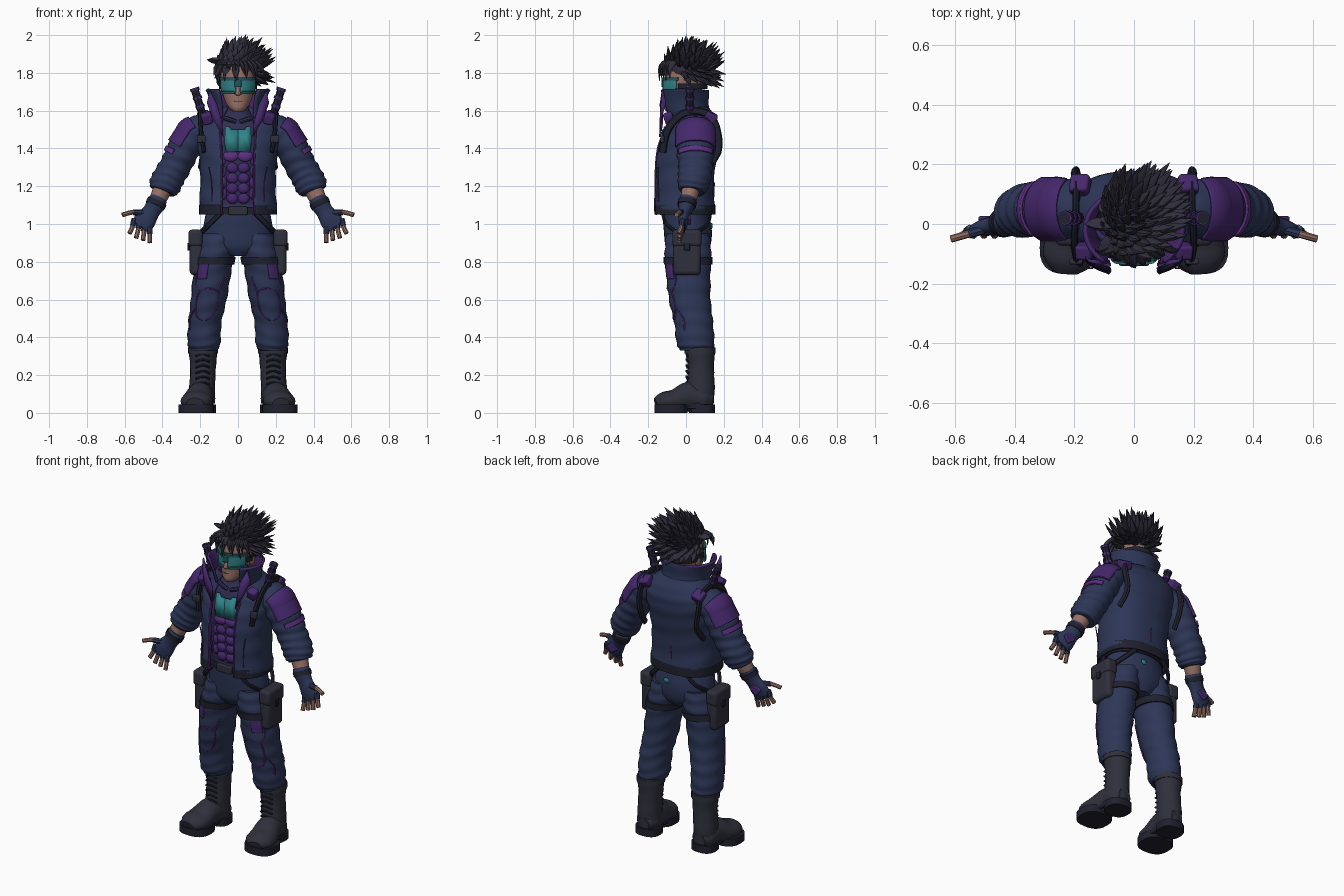
import bpy, bmesh, random
from math import sin, cos, pi, radians, sqrt
from mathutils import Vector, Matrix, Euler

random.seed(7)
cube = bpy.data.objects.get("Cube")
if cube:
    bpy.data.objects.remove(cube)
made = []


def material(name, *rgb):
    m = bpy.data.materials.new(name)
    m.use_nodes = True
    m.diffuse_color = (*rgb, 1)
    m.node_tree.nodes["Principled BSDF"].inputs["Base Color"].default_value = (*rgb, 1)
    return m


navy = material("navy cloth", .026, .037, .095)
indigo = material("indigo undersuit", .030, .028, .085)
purple = material("purple armour", .060, .021, .150)
violet = material("violet trim", .115, .030, .230)
teal = material("teal panel", .030, .225, .245)
frame = material("dark teal frame", .016, .09, .11)
skin = material("skin", .30, .16, .125)
hair = material("dark hair", .031, .028, .046)
leather = material("charcoal leather", .029, .029, .046)
strap = material("black strap", .014, .015, .027)


def finish(name, bm, mat, mirror=False, thick=0, lining=None, bevel=0):
    me = bpy.data.meshes.new(name)
    bm.to_mesh(me)
    bm.free()
    ob = bpy.data.objects.new(name, me)
    bpy.context.collection.objects.link(ob)
    me.materials.append(mat)
    if mirror:
        ob.modifiers.new("mirror", "MIRROR").use_mirror_merge = False
    if thick:
        s = ob.modifiers.new("thickness", "SOLIDIFY")
        s.thickness, s.offset = thick, -1
        if lining:
            me.materials.append(lining)
            s.material_offset = s.material_offset_rim = 1
    if bevel:
        b = ob.modifiers.new("bevel", "BEVEL")
        b.width, b.segments = bevel, 3
    made.append(ob)
    return ob


def smooth_path(rings, k):
    out = []
    for i in range(len(rings) - 1):
        p = [rings[max(0, min(len(rings) - 1, i + d))] for d in (-1, 0, 1, 2)]
        for s in range(k):
            t = s / k
            out.append([b + .5 * t * (c - a + t * (2*a - 5*b + 4*c - d + t * (3*(b - c) + d - a)))
                        for a, b, c, d in zip(*p)])
    return out + [list(rings[-1])]


def skin_rings(bm, rings, n=20, arc=None, flat=False, ref=(0, 1, 0), power=2, k=4, fold=0, waves=0):
    """Sweep elliptical rings (x, y, z, half width, half depth); angle zero faces front."""
    rings = smooth_path(rings, k)
    a0, a1 = [radians(v) for v in (arc or (0, 360))]
    count = n + 1 if arc else n
    rows = []
    for i, (x, y, z, a, b) in enumerate(rings):
        t = Vector((0, 0, 1))
        if not flat:
            t = Vector(rings[min(i + 1, len(rings) - 1)][:3]) - Vector(rings[max(i - 1, 0)][:3])
            t.normalize()
        v = Vector(ref)
        v = (v - t * v.dot(t)).normalized()
        u = v.cross(t)
        row = []
        for j in range(count):
            q = a0 + (a1 - a0) * j / n
            s, c = [abs(w) ** (2 / power) * (1 if w > 0 else -1) for w in (sin(q), cos(q))]
            f = 1 + fold * sin(2 * pi * waves * i / len(rings) + 1.6 * sin(q) + cos(2 * q))
            row.append(bm.verts.new(Vector((x, y, z)) + u * s * a * f - v * c * b * f))
        rows.append(row)
    for lo, hi in zip(rows, rows[1:]):
        for j in range(n):
            m = (j + 1) % count
            bm.faces.new((lo[j], lo[m], hi[m], hi[j]))
    if not arc:
        bm.faces.new(rows[0][::-1])
        bm.faces.new(rows[-1])


def loft(name, rings, mat, mirror=False, thick=0, lining=None, **kw):
    bm = bmesh.new()
    skin_rings(bm, rings, **kw)
    return finish(name, bm, mat, mirror, thick, lining)


def tubes(name, paths, r, mat, mirror=True, ref=(0, 1, 0), depth=None, k=3):
    bm = bmesh.new()
    for path in paths:
        skin_rings(bm, [(*p, r, depth or r) for p in path], n=8, ref=ref, k=k)
    return finish(name, bm, mat, mirror)


def blobs(name, centres, size, mat, mirror=True):
    bm = bmesh.new()
    for c in centres:
        bmesh.ops.create_uvsphere(bm, u_segments=16, v_segments=10, radius=1,
                                  matrix=Matrix.Translation(c) @ Matrix.Diagonal((*size, 1)))
    return finish(name, bm, mat, mirror)


def box(name, centre, size, mat, bevel=.012, tilt=(0, 0, 0)):
    bm = bmesh.new()
    turn = Euler([radians(v) for v in tilt]).to_matrix().to_4x4()
    bmesh.ops.create_cube(bm, size=1, matrix=Matrix.Translation(centre) @ turn @ Matrix.Diagonal((*size, 1)))
    return finish(name, bm, mat, True, bevel=bevel)


def plate(name, points, mat, mirror=True, thick=.009):
    bm = bmesh.new()
    bm.faces.new([bm.verts.new(p) for p in points])
    return finish(name, bm, mat, mirror, thick)


def ring_at(rings, z, grow=0):
    for p, q in zip(rings, rings[1:]):
        if min(p[2], q[2]) <= z <= max(p[2], q[2]):
            t = (z - p[2]) / (q[2] - p[2])
            r = [a + (b - a) * t for a, b in zip(p, q)]
            return (*r[:3], r[3] + grow, r[4] + grow)


def band(rings, z0, z1, grow, steps=4):
    return [ring_at(rings, z0 + (z1 - z0) * i / steps, grow) for i in range(steps + 1)]


# Trousers
leg = [(.18, .055, .33, .07, .085), (.18, .05, .37, .087, .1), (.175, .04, .48, .088, .103),
       (.155, .02, .6, .095, .11), (.135, .012, .75, .1, .118), (.115, .01, .86, .1, .123), (.1, .01, .95, .09, .115)]
loft("trouser_legs", leg, navy, True, flat=True, n=28, k=8, fold=.025, waves=9)
loft("trouser_hips", [(0, .01, .83, .06, .09), (0, .01, .88, .17, .118), (0, .01, .96, .185, .127),
                      (0, 0, 1.05, .172, .123), (0, 0, 1.1, .165, .115)], navy, flat=True, n=32)
loft("belt", [(0, 0, z, .18, .13) for z in (1.05, 1.07, 1.09)], strap, flat=True, n=32)
box("belt_buckle", (.02, -.13, 1.07), (.06, .02, .045), leather, .005)
loft("thigh_straps", band(leg, .785, .825, .009), strap, True, flat=True, n=28)
loft("thigh_patches", band(leg, .71, .79, .006), purple, True, thick=.008, flat=True, arc=(15, 48), n=6)


def on_leg(angle, z):
    x, y, z, a, b = ring_at(leg, z, .003)
    return x + a * sin(radians(angle)), y - b * cos(radians(angle)), z


knee = [[(-30, .64), (0, .66), (35, .64), (40, .56), (25, .5), (-15, .5), (-32, .56), (-30, .64)],
        [(35, .64), (55, .7), (50, .8)], [(40, .56), (62, .5), (60, .44)], [(-30, .64), (-42, .72)]]
tubes("knee_piping", [[on_leg(*p) for p in line] for line in knee], .004, violet, ref=(.3, .2, .9))

# Hip pouches and hanging straps
box("hip_pouches", (.222, .005, .835), (.068, .145, .21), leather, .02)
box("pouch_flaps", (.225, .005, .925), (.074, .155, .09), leather, .018)
box("pouch_clasps", (.262, .005, .88), (.01, .03, .04), strap, .003)
tubes("hip_straps", [[(.09, -.125, 1.06), (.15, -.105, 1.0), (.2, -.04, .95)],
                     [(.09, .13, 1.06), (.15, .115, 1.0), (.2, .05, .95)]], .014, strap, depth=.008)
blobs("back_pocket_badge", [(.04, .135, .99)], (.018, .006, .016), teal, False)

# Boots
loft("boot_shafts", [(.19, .08, .05, .068, .068), (.19, .078, .14, .068, .074), (.185, .078, .24, .068, .07),
                     (.185, .075, .33, .076, .078), (.185, .075, .35, .074, .076)], leather, True, flat=True, fold=.015, waves=5)
loft("boot_feet", [(.19, .145, .07, .04, .04), (.19, .1, .075, .07, .06), (.2, .02, .085, .07, .08),
                   (.215, -.06, .065, .083, .06), (.223, -.12, .06, .08, .05), (.228, -.16, .05, .045, .03)],
     leather, True, ref=(0, 0, 1))
for part, x, y, a, b in (("toe", .222, -.08, .094, .088), ("heel", .19, .085, .074, .068)):
    loft(part + "_soles", [(x, y, z, a, b) for z in (0, .02, .045)], strap, True, flat=True, power=2.6, n=28)
box("sole_arches", (.2, .02, .037), (.12, .12, .03), strap, .005)
tubes("boot_laces", [[(.15, .012 - i % 2 * .004, z), (.185, .002, z + .012), (.225, .012, z)]
                     for i, z in enumerate((.15, .18, .21, .24, .27, .30))], .006, strap, ref=(0, 0, 1))
loft("boot_cuffs", [(.185, .075, z, .08, .082) for z in (.315, .33, .345)], leather, True, flat=True)

# Undersuit, abdominal armour and chest panel
loft("undersuit", [(0, 0, 1.04, .16, .11), (0, 0, 1.15, .16, .112), (0, 0, 1.3, .17, .12), (0, .01, 1.42, .18, .133),
                   (0, .02, 1.52, .15, .118), (0, .015, 1.58, .075, .08), (0, 0, 1.66, .055, .06)], indigo, flat=True, n=32)
blobs("abdominal_pads", [(.03, -.112 - i * .002, 1.135 + i * .054) for i in range(4)], (.031, .018, .028), purple)
blobs("rib_pads", [(.077, -.1, 1.16 + i * .06) for i in range(4)], (.02, .016, .03), purple)
blobs("lower_chest_pads", [(.037, -.117, 1.36)], (.042, .018, .03), violet)
plate("chest_panel", [(0, -.139, 1.385), (.062, -.133, 1.38), (.072, -.127, 1.43), (.068, -.113, 1.515),
                      (.045, -.116, 1.515), (.035, -.122, 1.5), (0, -.127, 1.5)], teal)
tubes("collarbones", [[(.01, -.085, 1.54), (.05, -.085, 1.555), (.1, -.06, 1.57)]], .012, indigo)

# Open jacket
coat = [(0, -.01, 1.05, .19, .155), (0, -.01, 1.075, .205, .163), (0, -.012, 1.2, .2, .158), (0, -.005, 1.32, .203, .163),
        (0, .01, 1.42, .215, .163), (0, .03, 1.5, .222, .147), (0, .035, 1.56, .195, .125), (0, .02, 1.62, .13, .1)]
loft("jacket", coat, navy, thick=.014, lining=purple, flat=True, arc=(20, 340), power=2.4, n=48, k=6, fold=.012, waves=7)
loft("jacket_hem", [(0, -.01, z, .206, .166) for z in (1.05, 1.075, 1.1)], strap, thick=.012, flat=True,
     arc=(22, 338), power=2.4, n=48)
tubes("jacket_piping", [[(a * .42, y - .945 * b, z) for x, y, z, a, b in coat[:6]]], .005, violet)
tubes("jacket_seams", [[(.14, -.145, 1.12), (.14, -.148, 1.22), (.155, -.148, 1.3)]], .003, violet)
tubes("back_seam", [[(0, .146, 1.13), (0, .15, 1.22)]], .003, violet, False)
loft("collar", [(0, .01, 1.56, .14, .125), (0, -.01, 1.63, .145, .13), (0, -.018, 1.68, .158, .14),
                (0, -.02, 1.71, .172, .142)], navy, thick=.014, lining=purple, flat=True, arc=(38, 322), n=40)
plate("lapels", [(.078, -.142, 1.46), (.13, -.14, 1.55), (.165, -.115, 1.64), (.15, -.128, 1.71),
                 (.11, -.14, 1.63), (.085, -.13, 1.54)], purple)

# Sleeves and shoulder armour
arm = [(.16, .05, 1.53, .06, .085), (.235, .05, 1.48, .083, .1), (.29, .05, 1.39, .085, .1), (.33, .05, 1.31, .083, .09),
       (.365, .045, 1.25, .084, .088), (.39, .035, 1.2, .084, .08), (.402, .03, 1.172, .068, .066)]
loft("sleeves", arm, navy, True, n=28, k=8, fold=.035, waves=8)
loft("shoulder_pads", band(arm, 1.495, 1.395, .012, 6), purple, True, thick=.01, arc=(-165, -15), n=16)
loft("sleeve_bands", band(arm, 1.375, 1.35, .009, 2), violet, True, thick=.009, arc=(-150, -30), n=14)
tubes("shoulder_harness", [[(.18, -.125, 1.38), (.195, -.105, 1.48), (.2, -.05, 1.56), (.195, .04, 1.6), (.195, .13, 1.57),
                            (.2, .168, 1.48), (.19, .168, 1.38), (.2, .11, 1.3)]], .02, strap, ref=(1, 0, 0), depth=.012)
box("rear_shoulder_blocks", (.18, .13, 1.565), (.065, .065, .05), purple, .01, (-30, 15, 0))
box("front_shoulder_blocks", (.165, -.09, 1.56), (.055, .05, .06), purple, .01, (20, 15, 0))
box("strap_buckles", (.195, -.125, 1.45), (.045, .02, .04), leather, .006)
tubes("shoulder_canisters", [[(.185, .02, 1.57), (.21, .02, 1.65), (.232, .02, 1.72)]], .021, strap)
tubes("canister_bands", [[(.198 + i * .014, .02, 1.615 + i * .045), (.203 + i * .014, .02, 1.63 + i * .045)]
                         for i in range(3)], .025, purple)

# Forearms, fingerless gloves and fingers
loft("forearms", [(.385, .03, 1.22, .05, .05), (.41, .02, 1.16, .048, .046), (.44, 0, 1.1, .04, .038)], skin, True)
loft("gloves", [(.42, .012, 1.135, .047, .046), (.435, .004, 1.105, .05, .046), (.46, -.003, 1.065, .046, .034),
                (.492, -.012, 1.02, .058, .028), (.515, -.018, .985, .05, .019)], navy, True)
loft("glove_straps", [(.428, .008, 1.12, .054, .051), (.44, .003, 1.095, .053, .049)], strap, True)
box("glove_back_pads", (.485, .018, 1.03), (.06, .016, .05), purple, .006, (0, 35, 0))
fingers = [[Vector((.468 + .027 * i, -.017, .985 + .014 * i)), Vector((.468 + .03 * i, -.024, .945 + .014 * i)),
            Vector((.467 + .036 * i, -.038, .902 + .012 * i + (.012 if i == 3 else 0)))] for i in range(4)]
fingers.append([Vector((.505, -.02, 1.06)), Vector((.56, -.035, 1.062)), Vector((.612, -.05, 1.048))])
tubes("fingers", fingers, .0125, skin, ref=(.2, 1, .1))
tubes("glove_finger_sleeves", [[f[0], f[0].lerp(f[1], .9)] for f in fingers], .0155, navy, ref=(.2, 1, .1))

# Head and goggles
loft("head", [(0, -.075, 1.595, .025, .03), (0, -.06, 1.615, .048, .055), (0, -.03, 1.66, .073, .083),
              (0, -.012, 1.72, .086, .1), (0, 0, 1.79, .092, .11), (0, .005, 1.86, .072, .09), (0, .005, 1.89, .03, .04)],
     skin, flat=True, n=28)
loft("nose", [(0, -.112, 1.72, .009, .008), (0, -.118, 1.69, .013, .013), (0, -.112, 1.68, .01, .008)], skin, flat=True)
blobs("mouth", [(0, -.106, 1.65)], (.024, .008, .004), strap, False)
blobs("ears", [(.09, .01, 1.71)], (.012, .022, .032), skin)
mask = [(0, -.012, z, a, .113) for z, a in ((1.695, .094), (1.73, .101), (1.765, .1))]
loft("goggle_lenses", mask, teal, True, thick=.02, flat=True, arc=(9, 68), n=14)
for part, z, start in (("brow", 1.768, 0), ("lower", 1.695, 11)):
    loft("goggle_%s_frame" % part, [(0, -.012, z + d, .102, .117) for d in (-.008, 0, .008)], frame, True,
         thick=.02, flat=True, arc=(start, 74), n=14)
loft("goggle_bridge", [(0, -.012, z, .1, .117) for z in (1.725, 1.745, 1.765)], frame, thick=.018,
     flat=True, arc=(-10, 10), n=4)
loft("goggle_strap", [(0, 0, z, .1, .114) for z in (1.715, 1.73, 1.745)], strap, flat=True, thick=.01, arc=(68, 292), n=24)

# Swept spiky hair
bm = bmesh.new()
bmesh.ops.create_uvsphere(bm, u_segments=20, v_segments=12, radius=1,
                          matrix=Matrix.Translation((.003, .018, 1.82)) @ Matrix.Diagonal((.104, .115, .088, 1)))


def spike(root, mid, tip, w):
    skin_rings(bm, [(*root, w * .8, w * .5), (*root.lerp(mid, .6), w, w * .6), (*mid.lerp(tip, .3), w * .75, w * .45),
                    (*tip, .001, .001)], n=6, ref=(.3, .5, .8), k=2)


total = 130
for i in range(total):
    h = 1 - 1.55 * (i + .5) / total
    q = i * 2.39996
    d = Vector((sqrt(1 - h * h) * cos(q), sqrt(1 - h * h) * sin(q), h))
    if d.z < .25 and d.y < -.3:
        continue
    root = Vector((.003, .015, 1.815)) + Vector((d.x * .09, d.y * .1, d.z * .085))
    size = random.uniform(.75, 1.15)
    sweep = Vector((.028, .022, .03 if d.z > 0 else -.012))
    mid = root + d * .035 * size + sweep * .3
    tip = mid + (d * .033 + sweep) * size
    spike(root, mid, tip, .021)
for i in range(11):  # fringe over the forehead
    x = -.1 + .02 * i
    root = Vector((x * .8, -.085 + abs(x) * .4, 1.865))
    mid = Vector((x * 1.15, -.138 + abs(x) * .5, 1.84))
    tip = Vector((x * 1.4 + .012 * (-1) ** i, -.14 + abs(x) * .55, 1.785 - .015 * (i % 3)))
    spike(root, mid, tip, .019)
for x, y, z in ((.02, .03, 1.995), (-.07, .02, 1.97), (.1, .05, 1.97), (.18, .03, 1.92), (-.02, .08, 1.965), (-.165, 0, 1.87)):
    tip = Vector((x, y, z))
    root = Vector((.4 * x, .5 * y, 1.86))
    spike(root, root.lerp(tip, .5) - Vector((.012, 0, 0)), tip, .026)
finish("hair", bm, hair)

# Smooth shading with sharp edges kept
bpy.ops.object.select_all(action="DESELECT")
for ob in made:
    ob.select_set(True)
bpy.context.view_layer.objects.active = made[0]
bpy.ops.object.shade_smooth_by_angle(angle=radians(40))
